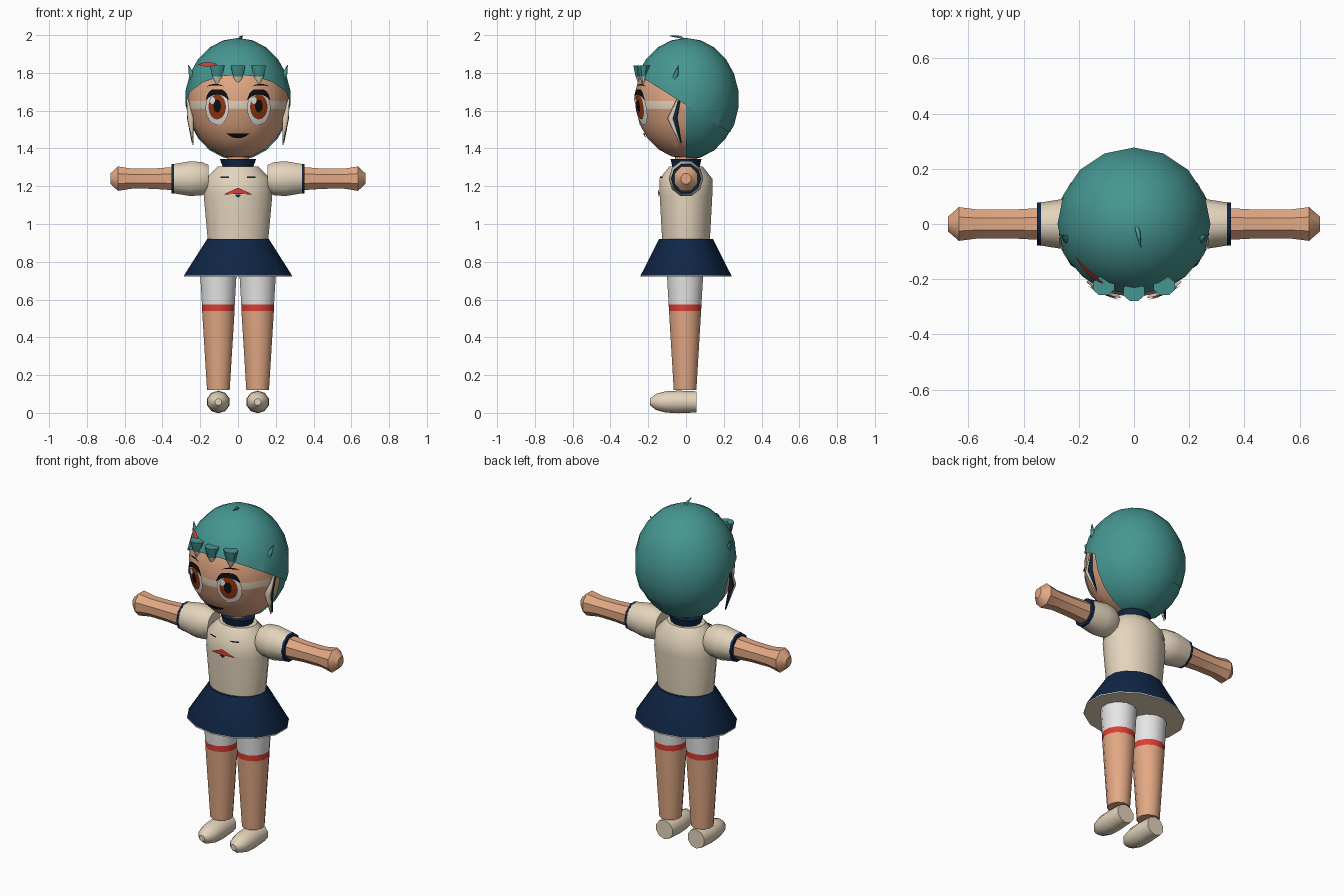
import bpy, bmesh, math
from mathutils import Matrix, Vector

if "Cube" in bpy.data.objects:
    bpy.data.objects.remove(bpy.data.objects["Cube"])


def material(name, *srgb):
    m = bpy.data.materials.new(name)
    m.use_nodes = True
    col = [(c / 255 / 12.92) if c < 11 else ((c / 255 + 0.055) / 1.055) ** 2.4 for c in srgb] + [1]
    m.diffuse_color = col
    m.node_tree.nodes["Principled BSDF"].inputs["Base Color"].default_value = col
    return m


SKIN = material("skin", 226, 168, 132)
TEAL = material("teal", 70, 150, 146)
BEIGE = material("beige", 228, 212, 188)
NAVY = material("navy", 15, 38, 70)
RED = material("red", 222, 62, 52)
WHITE = material("white", 230, 230, 230)
BLACK = material("black", 16, 14, 16)
BROWN = material("iris brown", 148, 56, 18)

HEAD_POS = Vector((0, 0, 1.66))
HEAD_SIZE = Vector((0.27, 0.27, 0.315))


def finish(name, bm, mats, angle=40):
    bmesh.ops.remove_doubles(bm, verts=bm.verts, dist=0.0001)
    me = bpy.data.meshes.new(name)
    bm.to_mesh(me)
    bm.free()
    ob = bpy.data.objects.new(name, me)
    bpy.context.collection.objects.link(ob)
    for m in mats:
        me.materials.append(m)
    bpy.ops.object.select_all(action='DESELECT')
    ob.select_set(True)
    bpy.context.view_layer.objects.active = ob
    bpy.ops.object.shade_smooth_by_angle(angle=math.radians(angle))
    return ob


def lathe(name, profile, mats, matrix=Matrix(), segs=12, rule=None):
    """Rings of (half width, half depth, height), capped at both ends."""
    bm = bmesh.new()
    rings = []
    for rx, ry, h in profile:
        ring = []
        for i in range(segs):
            a = math.tau * (i + 0.5) / segs
            ring.append(bm.verts.new(matrix @ Vector((rx * math.cos(a), ry * math.sin(a), h))))
        rings.append(ring)
    for k in range(len(rings) - 1):
        for i in range(segs):
            j = (i + 1) % segs
            f = bm.faces.new((rings[k][i], rings[k][j], rings[k + 1][j], rings[k + 1][i]))
            f.material_index = rule(k) if rule else 0
    last = bm.faces.new(rings[-1])
    first = bm.faces.new(rings[0][::-1])
    if rule:
        first.material_index, last.material_index = rule(-1), rule(len(rings) - 2)
    bmesh.ops.recalc_face_normals(bm, faces=bm.faces)
    return finish(name, bm, mats)


def ball(grow=0.0):
    bm = bmesh.new()
    bmesh.ops.create_uvsphere(bm, u_segments=16, v_segments=11, radius=1)
    size = HEAD_SIZE + Vector((grow, grow, grow))
    bmesh.ops.transform(bm, verts=bm.verts, matrix=Matrix.Translation(HEAD_POS) @ Matrix.Diagonal(size.to_4d()))
    return bm


def cut(bm, point, normal, clear=False):
    bmesh.ops.bisect_plane(bm, geom=bm.verts[:] + bm.edges[:] + bm.faces[:],
                           plane_co=point, plane_no=normal, clear_inner=clear)


def on_head(x, z, lift):
    s = HEAD_SIZE * (1 + lift)
    d = 1 - (x / s.x) ** 2 - ((z - HEAD_POS.z) / s.z) ** 2
    return Vector((x, -s.y * math.sqrt(max(d, 0)), z))


def on_chest(x, z, lift):
    return Vector((x, -0.14 * math.sqrt(1 - (x / 0.18) ** 2) - lift, z))


def patch(name, cx, cz, half, low, high, lift, mat, surface=on_head):
    """Thin plate following a surface, bounded by two edge functions of t in -1..1."""
    bm = bmesh.new()
    n, rows = 14, 4
    grid = []
    for i in range(n + 1):
        t = -math.cos(math.pi * i / n)
        a, b = low(t), high(t)
        grid.append([bm.verts.new(surface(cx + half * t, cz + a + (b - a) * r / rows, lift))
                     for r in range(rows + 1)])
    for i in range(n):
        for r in range(rows):
            bm.faces.new((grid[i][r], grid[i + 1][r], grid[i + 1][r + 1], grid[i][r + 1]))
    return finish(name, bm, [mat])


def oval(name, cx, cz, half, height, lift, mat):
    arc = lambda t: height * math.sqrt(max(0, 1 - t * t))
    return patch(name, cx, cz, half, lambda t: -arc(t), arc, lift, mat)


def strand(name, points, mat):
    """Tapered tube along points of (x, y, z, radius)."""
    cu = bpy.data.curves.new(name, 'CURVE')
    cu.dimensions = '3D'
    cu.bevel_depth = 1
    cu.bevel_resolution = 1
    cu.use_fill_caps = True
    sp = cu.splines.new('POLY')
    sp.points.add(len(points) - 1)
    for p, (x, y, z, r) in zip(sp.points, points):
        p.co = (x, y, z, 1)
        p.radius = r
    cu.materials.append(mat)
    ob = bpy.data.objects.new(name, cu)
    bpy.context.collection.objects.link(ob)


# Head, with a pale band across the face
bm = ball()
for z in (1.61, 1.65):
    cut(bm, (0, 0, z), (0, 0, 1))
cut(bm, (0, -0.06, 0), (0, 1, 0))
for f in bm.faces:
    c = f.calc_center_median()
    f.material_index = int(1.61 < c.z < 1.65 and c.y < -0.06)
finish("head", bm, [SKIN, BEIGE])

# Hair: back half and sloping cap
bm = ball(0.006)
cut(bm, (0, 0, 0), (0, 1, 0), True)
finish("back_hair", bm, [TEAL])
bm = ball(0.01)
cut(bm, (0, 0, 1.63), (0, 0.63, 1), True)
finish("hair_cap", bm, [TEAL])

# Fringe tufts, crown strand, hair clip
for x, y in ((-0.11, -0.225), (0, -0.245), (0.11, -0.225)):
    lathe("fringe_tuft", [(0.003, 0.003, 1.735), (0.028, 0.024, 1.78), (0.042, 0.036, 1.838)],
          [BEIGE, TEAL], Matrix.Translation((x, y, 0)), 8, lambda k: int(k > 0))
strand("crown_strand", [(0.005, 0, 1.965, 0.008), (0.015, -0.03, 1.99, 0.008), (0.025, -0.085, 1.995, 0.002)], TEAL)
clip_edge = lambda t: 0.012 * (1 - t * t)
patch("hair_clip", -0.16, 1.845, 0.05, lambda t: -clip_edge(t), clip_edge, 0.07, RED)

for s in (-1, 1):
    # Side hair
    strand("side_tuft", [(s * 0.235, -0.06, 1.77, 0.016), (s * 0.25, -0.05, 1.80, 0.012),
                         (s * 0.262, -0.04, 1.84, 0.002)], TEAL)
    strand("side_lock", [(s * 0.268, -0.045, 1.66, 0.005), (s * 0.252, -0.08, 1.56, 0.018),
                         (s * 0.237, -0.03, 1.42, 0.003)], BEIGE)
    strand("side_lock_lining", [(s * 0.268, -0.035, 1.65, 0.005), (s * 0.257, -0.06, 1.56, 0.014),
                                (s * 0.242, -0.025, 1.43, 0.003)], NAVY)

    # Eyes
    x = s * 0.11
    oval("eye_white", x, 1.615, 0.062, 0.09, 0.012, WHITE)
    oval("iris", x, 1.62, 0.046, 0.066, 0.022, BROWN)
    oval("pupil", x, 1.625, 0.02, 0.034, 0.031, BLACK)
    oval("eye_glint", x - 0.026, 1.655, 0.014, 0.019, 0.04, WHITE)
    patch("upper_lash", x, 1.655, 0.062, lambda t: 0.03 * (1 - t * t), lambda t: 0.058 * (1 - t ** 4), 0.034, BLACK)
    patch("eyebrow", s * 0.12, 1.728, 0.045, lambda t: 0.006 * (1 - t * t), lambda t: 0.014 * (1 - t * t), 0.02, BLACK)

    # Arms, built outward along x
    side = Matrix.Translation((0, 0, 1.24)) @ Matrix.Rotation(s * math.pi / 2, 4, 'Y')
    lathe("sleeve", [(0.075, 0.065, 0.155), (0.092, 0.085, 0.19), (0.097, 0.092, 0.25), (0.08, 0.076, 0.35)],
          [BEIGE], side, 10)
    lathe("cuff", [(0.083, 0.079, 0.338), (0.081, 0.077, 0.352)], [NAVY], side, 10)
    lathe("forearm", [(0.067, 0.063, 0.33), (0.058, 0.056, 0.45), (0.057, 0.056, 0.56),
                      (0.07, 0.066, 0.635), (0.03, 0.028, 0.675)], [SKIN], side, 8)

    # Legs with stocking and stripe
    lathe("leg", [(0.062, 0.062, 0.12), (0.089, 0.088, 0.54), (0.09, 0.09, 0.575), (0.1, 0.1, 0.74)],
          [SKIN, RED, WHITE], Matrix.Translation((s * 0.104, -0.005, 0)), 12, lambda k: max(k, 0))

    # Shoes, built forward along -y
    lathe("shoe", [(0.056, 0.056, -0.055), (0.062, 0.06, 0.04), (0.06, 0.056, 0.11),
                   (0.046, 0.042, 0.16), (0.018, 0.018, 0.19)], [BEIGE],
          Matrix.Translation((s * 0.104, 0, 0.058)) @ Matrix.Rotation(math.pi / 2, 4, 'X'), 10)

    # Small collar trims
    patch("collar_trim", s * 0.07, 1.248, 0.022, lambda t: -0.004, lambda t: 0.004, 0.004, NAVY, on_chest)

# Mouth
patch("mouth", 0, 1.478, 0.06, lambda t: -0.024 * (1 - t * t), lambda t: 0.002 * t * t, 0.02, BLACK)

# Torso, collar and skirt
lathe("torso", [(0.162, 0.128, 0.9), (0.185, 0.142, 1.15), (0.175, 0.142, 1.24), (0.11, 0.09, 1.305)], [BEIGE], segs=16)
lathe("collar", [(0.075, 0.07, 1.28), (0.1, 0.085, 1.345)], [NAVY])
lathe("neck", [(0.06, 0.06, 1.28), (0.06, 0.06, 1.38)], [SKIN])
lathe("skirt", [(0.293, 0.24, 0.722), (0.293, 0.24, 0.728), (0.168, 0.143, 0.92)],
      [NAVY, BEIGE], segs=14, rule=lambda k: int(k < 1))

# Chest bow and its knot
patch("chest_bow", 0, 1.155, 0.075, lambda t: 0.004 * (1 - t * t), lambda t: 0.036 * (1 - abs(t)) ** 0.8, 0.009, RED, on_chest)
patch("bow_knot", 0, 1.15, 0.014, lambda t: -0.010 * (1 - abs(t)), lambda t: 0.007, 0.007, NAVY, on_chest)
